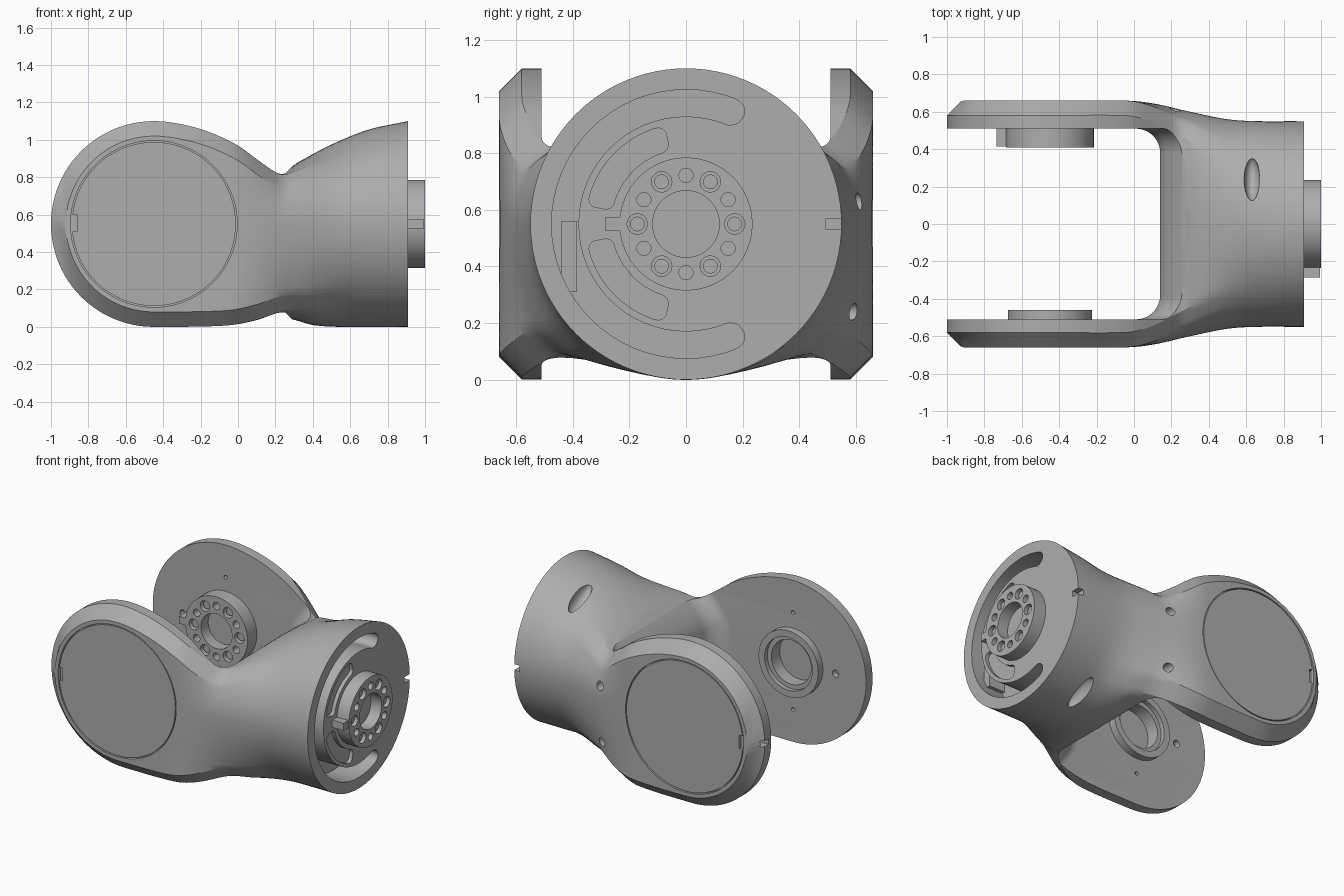
import bpy, bmesh, math
from math import sin, cos, pi, sqrt, radians
from mathutils import Vector

if "Cube" in bpy.data.objects:
    bpy.data.objects.remove(bpy.data.objects["Cube"])

grey = bpy.data.materials.new("metal grey")
grey.use_nodes = True
grey.diffuse_color = (0.42, 0.42, 0.42, 1)
grey.node_tree.nodes["Principled BSDF"].inputs["Base Color"].default_value = (0.42, 0.42, 0.42, 1)

MID = 0.55      # height of both axes
PIVOT = -0.45   # x of the fork pivot


def loft(name, rings):
    """Skin closed rings of equal length and cap both ends."""
    bm = bmesh.new()
    loops = [[bm.verts.new(p) for p in ring] for ring in rings]
    n = len(loops[0])
    for a, b in zip(loops, loops[1:]):
        for i in range(n):
            bm.faces.new((a[i], a[(i + 1) % n], b[(i + 1) % n], b[i]))
    bm.faces.new(loops[0])
    bm.faces.new(loops[-1])
    bmesh.ops.recalc_face_normals(bm, faces=bm.faces)
    mesh = bpy.data.meshes.new(name)
    bm.to_mesh(mesh)
    bm.free()
    mesh.materials.append(grey)
    obj = bpy.data.objects.new(name, mesh)
    bpy.context.collection.objects.link(obj)
    return obj


def rod(name, a, b, r, sides=48):
    """Cylinder from point a to point b."""
    a, b = Vector(a), Vector(b)
    q = Vector((0, 0, 1)).rotation_difference(b - a)
    circle = [q @ Vector((r * cos(2 * pi * i / sides), r * sin(2 * pi * i / sides), 0)) for i in range(sides)]
    return loft(name, [[c + p for c in circle] for p in (a, b)])


def box(name, lo, hi):
    rect = [(lo[0], lo[1]), (hi[0], lo[1]), (hi[0], hi[1]), (lo[0], hi[1])]
    return loft(name, [[(x, y, z) for x, y in rect] for z in (lo[2], hi[2])])


def arc_slot(r0, r1, a0, a1, x0, x1, rounding):
    """Curved slot on the end face; its ends narrow by steps to a rounded tip."""
    mid, half = (r0 + r1) / 2, (r1 - r0) / 2
    stations = [(a0 + (a1 - a0) * i / 40, half) for i in range(41)]
    tips = [(rounding * sin(t) / mid, half - rounding + rounding * cos(t)) for t in (0.4, 0.8, 1.15, 1.45)]
    stations = [(a0 - d, h) for d, h in reversed(tips)] + stations + [(a1 + d, h) for d, h in tips]
    return loft("slot_cutter", [[(x, (mid + s * h) * cos(a), MID + (mid + s * h) * sin(a))
                                 for x, s in ((x0, -1), (x1, -1), (x1, 1), (x0, 1))] for a, h in stations])


def cut(obj, cutters, operation='DIFFERENCE'):
    for c in cutters:
        m = obj.modifiers.new("cut", 'BOOLEAN')
        m.object, m.operation, m.solver = c, operation, 'EXACT'
        bpy.context.view_layer.objects.active = obj
        bpy.ops.object.modifier_apply(modifier=m.name)
        bpy.data.objects.remove(c)


def curve(keys, x):
    """Smooth interpolation through (x, value) keys."""
    slope = [(keys[min(i + 1, len(keys) - 1)][1] - keys[max(i - 1, 0)][1]) /
             (keys[min(i + 1, len(keys) - 1)][0] - keys[max(i - 1, 0)][0]) for i in range(len(keys))]
    slope[0] = 0
    for i, ((xa, va), (xb, vb)) in enumerate(zip(keys, keys[1:])):
        if x <= xb:
            w, t = xb - xa, (x - xa) / (xb - xa)
            return ((2 * t**3 - 3 * t**2 + 1) * va + (t**3 - 2 * t**2 + t) * w * slope[i]
                    + (3 * t**2 - 2 * t**3) * vb + (t**3 - t**2) * w * slope[i + 1])
    return keys[-1][1]


TOP = [(-.45, 1.1), (-.3, 1.083), (-.15, 1.04), (0, .97), (.13, .885), (.24, .835), (.33, .885),
       (.5, .975), (.7, 1.055), (.91, 1.1)]
BOTTOM = [(-.45, 0), (-.1, .005), (.1, .025), (.26, .045), (.4, .01), (.55, 0), (.91, 0)]
WIDTH = [(-.45, .66), (-.05, .66), (.1, .645), (.3, .6), (.5, .56), (.65, .55), (.91, .55)]


def quarter(w, edge, h, flat, blend):
    """Chamfered-rectangle quarter, blended toward an ellipse."""
    pts, corners = [], [(w, 0), (w, flat), (edge, h), (0, h)]
    for (a, b), n in zip(zip(corners, corners[1:]), (10, 4, 10)):
        pts += [(a[0] + (b[0] - a[0]) * i / n, a[1] + (b[1] - a[1]) * i / n) for i in range(n)]
    pts.append(corners[-1])
    out = []
    for i, (y, z) in enumerate(pts):
        a = pi / 2 * i / 24
        out.append((y + (w * cos(a) - y) * blend, z + (h * sin(a) - z) * blend))
    return out


def section(x):
    d = PIVOT - x
    if d > 0:   # rounded, chamfered fork tip
        h = sqrt(.55**2 - d * d)
        flat = sqrt(max(.47**2 - d * d, 0)) if d < .47 else h * .05
        w = .66 - max(d - .47, 0)
        up = low = quarter(w, .58, h, flat, 0)
    else:
        t = min(max((x + .05) / .7, 0), 1)
        t = t * t * (3 - 2 * t)
        w, hu, hl = curve(WIDTH, x), curve(TOP, x) - MID, MID - curve(BOTTOM, x)
        up, low = (quarter(w, w - .08, h, h - .08, t) for h in (hu, hl))
    ring = up + [(-y, z) for y, z in up[-2::-1]]
    ring += [(-y, -z) for y, z in low[1:]] + [(y, -z) for y, z in low[-2:0:-1]]
    return [(x, y, MID + z) for y, z in ring]


# Forked housing
stations = [PIVOT - .5497 * cos(pi / 2 * i / 24) for i in range(24)]
stations += [PIVOT + 1.36 * i / 50 for i in range(51)]
housing = loft("fork_housing", [section(x) for x in stations])

# Opening between the arms, flaring above and below
rings = []
for z, x in [(-.1, .42), (.0, .33), (.08, .25), (.18, .18), (.3, .14), (.65, .14), (.73, .18),
             (.8, .235), (.88, .31), (.95, .37), (1.3, .6)]:
    corner = [(x - .13 + .13 * sin(a), .38 + .13 * cos(a)) for a in (pi / 2 * i / 10 for i in range(11))]
    outline = [(-1.3, .51)] + corner + [(px, -py) for px, py in reversed(corner)] + [(-1.3, -.51)]
    rings.append([(px, py, z) for px, py in outline])
cut(housing, [loft("gap_cutter", rings)])

# End face: long arc slot, two shallow pockets, rim notch
cut(housing, [arc_slot(.38, .475, radians(68), radians(292), .72, 1, .045)])
for a0, a1 in ((108, 164), (196, 252)):
    cut(housing, [arc_slot(.265, .355, radians(a0), radians(a1), .885, 1, .03)])
cut(housing, [box("notch_cutter", (.87, .495, .53), (1, .6, .57))])

# Scooped oval holes above and below the neck
for z, tilt in ((.98, -1), (.06, 1)):
    bpy.ops.mesh.primitive_uv_sphere_add(segments=32, ring_count=16, location=(.63, .24, z),
                                         rotation=(tilt * .45, 0, 0))
    scoop = bpy.context.object
    scoop.scale = (.042, .125, .06)
    bpy.context.view_layer.update()
    cut(housing, [scoop])

# Two side holes, the fork tip slot and small holes in the inner arm faces
cut(housing, [rod("hole_cutter", (.22, .52, z), (.22, .8, z), .03, 24) for z in (.24, .63)])
cut(housing, [box("tip_cutter", (-1.1, .54, .53), (-.92, .6, .57))])
for s in (-1, 1):
    for x, z, r in ((PIVOT, .88, .013), (PIVOT, .22, .013), (-.77, MID, .025)):
        cut(housing, [rod("hole_cutter", (x, s * .45, z), (x, s * .55, z), r, 20)])
    cut(housing, [rod("recess_cutter", (PIVOT, s * .635, MID), (PIVOT, s * .8, MID), .445, 96)])

# Round covers on the outside of both arms
for s, side in ((-1, "front"), (1, "back")):
    cover = rod(side + "_cover", (PIVOT, s * .635, MID), (PIVOT, s * .658, MID), .438, 96)
    cut(cover, [box("key_cutter", (-.95, s * .65 - .012, .51), (-.862, s * .65 + .02, .6))])


def drive_hub(name, base, axis, side, height):
    """Bolted flange with a key tab, central bore and a ring of holes."""
    base, axis, side = Vector(base), Vector(axis), Vector(side)
    up = Vector((0, 0, 1))
    top = base + axis * height
    hub = rod(name, base - axis * .01, top, .235, 64)
    key = [base - axis * .01 + side * u + up * v for u, v in ((.2, -.025), (.285, -.025), (.285, .025), (.2, .025))]
    cut(hub, [loft("key", [key, [p + axis * (height + .005) for p in key]])], 'UNION')
    cut(hub, [rod("bore_cutter", top - axis * .08, top + axis * .05, .118)])
    for i in range(12):
        a = pi * i / 6
        c = top + (side * cos(a) + up * sin(a)) * .172
        cut(hub, [rod("bolt_cutter", c - axis * .06, c + axis * .05, .025 if i % 2 else .036, 24)])
        if i % 2 == 0:
            rod("bolt", c - axis * .065, c - axis * .02, .026, 20)


drive_hub("end_hub", (.91, 0, MID), (1, 0, 0), (0, -1, 0), .09)
drive_hub("pivot_hub", (PIVOT, .51, MID), (0, -1, 0), (-1, 0, 0), .1)

# Plain bearing ring on the front arm, with a stepped bore
ring = rod("bearing_ring", (PIVOT, -.515, MID), (PIVOT, -.46, MID), .225, 64)
cut(ring, [rod("bore_cutter", (PIVOT, -.49, MID), (PIVOT, -.4, MID), .18)])
cut(housing, [rod("bore_cutter", (PIVOT, -.58, MID), (PIVOT, -.4, MID), .15)])
cut(ring, [rod("bore_cutter", (PIVOT, -.6, MID), (PIVOT, -.4, MID), .15)])

# Stop block inside the arc slot
box("stop_block", (.71, -.44, .31), (.84, -.385, .56))

# Smooth shading with sharp edges kept
for obj in bpy.context.scene.objects:
    if obj.type == 'MESH':
        bpy.ops.object.select_all(action='DESELECT')
        obj.select_set(True)
        bpy.context.view_layer.objects.active = obj
        bpy.ops.object.shade_smooth_by_angle(angle=radians(28))
